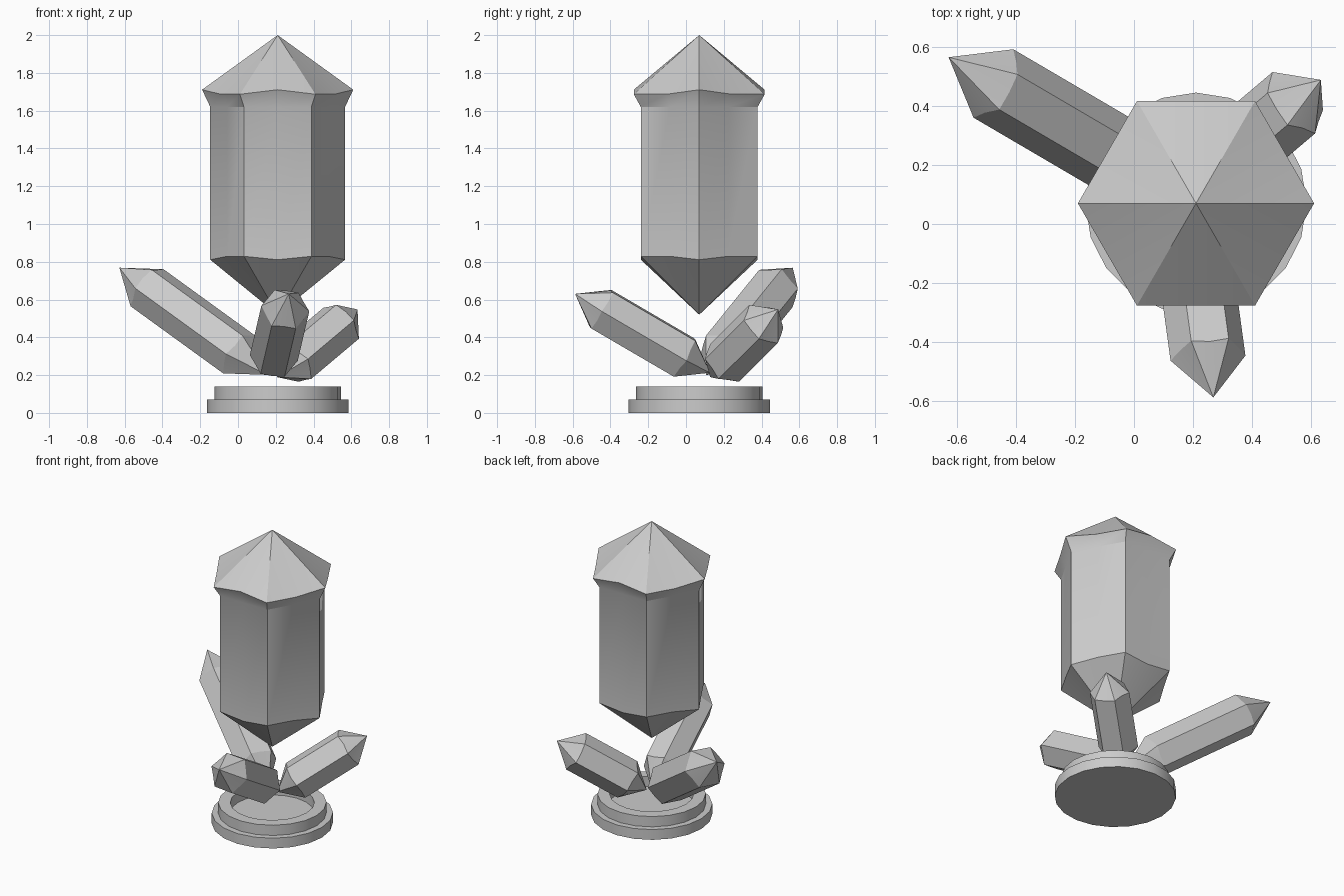
import bpy, bmesh, math
from mathutils import Vector

if "Cube" in bpy.data.objects:
    bpy.data.objects.remove(bpy.data.objects["Cube"])

CX, CY = 0.21, 0.07


def finish(name, bm):
    bmesh.ops.recalc_face_normals(bm, faces=bm.faces)
    me = bpy.data.meshes.new(name)
    bm.to_mesh(me)
    bm.free()
    ob = bpy.data.objects.new(name, me)
    bpy.context.collection.objects.link(ob)
    bpy.ops.object.select_all(action='DESELECT')
    bpy.context.view_layer.objects.active = ob
    ob.select_set(True)
    bpy.ops.object.shade_smooth_by_angle(angle=math.radians(28))
    return ob


def skin(bm, rings):
    # bridge consecutive rings; a ring of one vertex is a point
    for a, b in zip(rings, rings[1:]):
        n = max(len(a), len(b))
        for i in range(n):
            j = (i + 1) % n
            if len(a) == 1:
                bm.faces.new((a[0], b[i], b[j]))
            elif len(b) == 1:
                bm.faces.new((a[i], a[j], b[0]))
            else:
                bm.faces.new((a[i], a[j], b[j], b[i]))


def crystal(name, profile):
    # profile: (radius, z, rim wave); hexagon with corner and mid-side points
    bm = bmesh.new()
    rings = []
    for r, z, wave in profile:
        if r == 0:
            rings.append([bm.verts.new((0, 0, z))])
            continue
        ring = []
        for k in range(12):
            t = k * math.pi / 6
            rr = r if k % 2 == 0 else r * math.cos(math.pi / 6)
            ring.append(bm.verts.new((rr * math.cos(t), rr * math.sin(t),
                                      z + wave * math.cos(4 * t))))
        rings.append(ring)
    skin(bm, rings)
    return finish(name, bm)


def small_crystal(name, start, end, r, tip):
    # prism between two rim centres, pointed at both ends
    a, b = Vector(start), Vector(end)
    length = (b - a).length
    ob = crystal(name, [(0, -tip, 0), (r, 0, -0.005),
                        (r, length, 0.005), (0, length + tip, 0)])
    ob.location = a
    ob.rotation_mode = 'QUATERNION'
    ob.rotation_quaternion = Vector((0, 0, 1)).rotation_difference(b - a)
    return ob


# stepped round base with a recess
bm = bmesh.new()
rings = []
for r, z in [(0, 0), (0.375, 0), (0.375, 0.07), (0.335, 0.07),
             (0.335, 0.14), (0.26, 0.14), (0.26, 0.07), (0, 0.07)]:
    n = 20 if r else 1
    rings.append([bm.verts.new((r * math.cos(i * math.tau / 20),
                                r * math.sin(i * math.tau / 20), z))
                  for i in range(n)])
skin(bm, rings)
base = finish("base", bm)
base.location = (CX, CY, 0)

# large floating crystal with overhanging cap
main = crystal("main_crystal", [(0, 0.52, 0), (0.357, 0.823, -0.012),
                                (0.357, 1.62, 0), (0.40, 1.695, 0.016),
                                (0, 2.0, 0)])
main.location = (CX, CY, 0)

# small crystals fanning out
small_crystal("left_crystal", (0.005, 0.194, 0.31), (-0.478, 0.477, 0.66), 0.134, 0.205)
small_crystal("front_crystal", (0.19, -0.01, 0.293), (0.25, -0.45, 0.55), 0.128, 0.16)
small_crystal("right_crystal", (0.297, 0.204, 0.265), (0.543, 0.412, 0.472), 0.128, 0.14)
